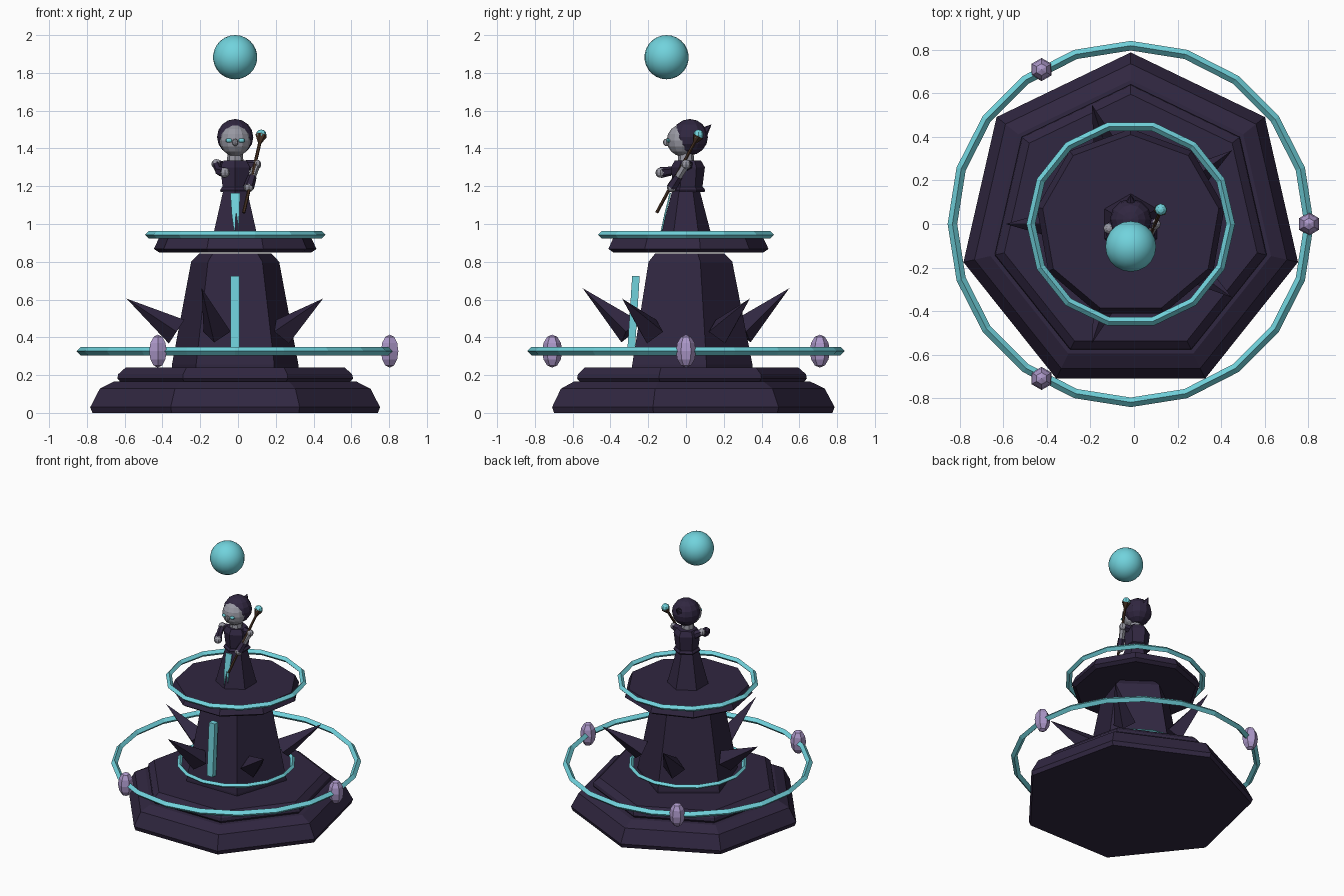
import bpy, bmesh
from math import sin, cos, pi, radians
from mathutils import Vector, Matrix

old = bpy.data.objects.get("Cube")
if old:
    bpy.data.objects.remove(old, do_unlink=True)

AXIS = Vector((-0.015, 0, 0))   # centre line of the monument


def material(name, rgb):
    m = bpy.data.materials.new(name)
    m.use_nodes = True
    m.diffuse_color = (*rgb, 1)
    m.node_tree.nodes["Principled BSDF"].inputs["Base Color"].default_value = (*rgb, 1)
    return m


DARK = material("dark purple", (0.03, 0.02, 0.052))
CYAN = material("bright cyan", (0.165, 0.65, 0.72))
LILAC = material("pale lilac", (0.41, 0.31, 0.58))
GREY = material("stone grey", (0.31, 0.31, 0.36))
BROWN = material("dark wood", (0.065, 0.032, 0.018))


def finish(name, bm, mat, smooth=False):
    bmesh.ops.recalc_face_normals(bm, faces=bm.faces)
    me = bpy.data.meshes.new(name)
    for f in bm.faces:
        f.smooth = smooth
    bm.to_mesh(me)
    bm.free()
    me.materials.append(mat)
    ob = bpy.data.objects.new(name, me)
    bpy.context.collection.objects.link(ob)
    ob.location = AXIS
    return ob


def lathe(name, profile, sides, mat, centre=(0, 0, 0)):
    """Stack of regular polygons with one corner toward the back."""
    bm = bmesh.new()
    rings = []
    for r, z in profile:
        rings.append([bm.verts.new(Vector(centre) + Vector((
            r * cos(pi / 2 + 2 * pi * i / sides),
            r * sin(pi / 2 + 2 * pi * i / sides), z))) for i in range(sides)])
    for a, b in zip(rings, rings[1:]):
        for i in range(sides):
            j = (i + 1) % sides
            bm.faces.new((a[i], a[j], b[j], b[i]))
    bm.faces.new(rings[0])
    bm.faces.new(rings[-1])
    return finish(name, bm, mat)


def ring(name, radius, tube, z, sides):
    """Hoop with a diamond section."""
    bm = bmesh.new()
    loops = []
    for i in range(sides):
        a = 2 * pi * i / sides
        loops.append([bm.verts.new(((radius + tube * cos(k * pi / 2)) * cos(a),
                                    (radius + tube * cos(k * pi / 2)) * sin(a),
                                    z + tube * sin(k * pi / 2))) for k in range(4)])
    for i in range(sides):
        p, q = loops[i], loops[(i + 1) % sides]
        for k in range(4):
            m = (k + 1) % 4
            bm.faces.new((p[k], q[k], q[m], p[m]))
    return finish(name, bm, CYAN)


def rod(name, start, end, r1, r2, sides, mat):
    """Tapered rod or spike between two points."""
    a, b = Vector(start), Vector(end)
    d = b - a
    bm = bmesh.new()
    turn = d.to_track_quat('Z', 'Y').to_matrix().to_4x4()
    bmesh.ops.create_cone(bm, cap_ends=True, segments=sides, radius1=r1, radius2=r2,
                          depth=d.length, matrix=Matrix.Translation((a + b) / 2) @ turn)
    return finish(name, bm, mat)


def ball(name, centre, size, mat, seg=12, smooth=False):
    bm = bmesh.new()
    bmesh.ops.create_uvsphere(bm, u_segments=seg, v_segments=max(6, seg * 2 // 3), radius=1,
                              matrix=Matrix.Translation(centre) @ Matrix.Diagonal((*size, 1)))
    return finish(name, bm, mat, smooth)


def plate(name, outline, thick, mat):
    """Outline of (x, y, z) points, thickened toward the back."""
    bm = bmesh.new()
    f = bm.faces.new([bm.verts.new(p) for p in outline])
    back = bmesh.ops.extrude_face_region(bm, geom=[f])["geom"]
    bmesh.ops.translate(bm, vec=(0, thick, 0),
                        verts=[v for v in back if isinstance(v, bmesh.types.BMVert)])
    return finish(name, bm, mat)


# Stepped base, tower and platform
lathe("base_step", [(0.775, 0), (0.787, 0.03), (0.735, 0.128), (0.66, 0.165)], 7, DARK)
lathe("upper_step", [(0.62, 0.16), (0.64, 0.182), (0.635, 0.205), (0.595, 0.24)], 7, DARK)
lathe("tower", [(0.352, 0.235), (0.352, 0.255), (0.245, 0.8), (0.2, 0.845)], 5, DARK)
lathe("platform", [(0.41, 0.85), (0.437, 0.868), (0.41, 0.925)], 9, DARK)

# Glowing hoops and front strip
ring("outer_ring", 0.818, 0.022, 0.327, 20)
ring("inner_ring", 0.385, 0.016, 0.33, 16)
ring("platform_ring", 0.458, 0.02, 0.943, 14)
plate("front_strip", [(-0.024, -0.31, 0.34), (0.024, -0.31, 0.34),
                      (0.024, -0.285, 0.725), (-0.024, -0.285, 0.725)], 0.04, CYAN)

# Crystals on the outer hoop
gem = [(0.052 * sin(t * pi / 6) + 0.001, -0.087 * cos(t * pi / 6)) for t in range(7)]
for n in range(3):
    a = radians(120 * n)
    lathe(f"crystal_{n + 1}", gem, 6, LILAC, (0.818 * cos(a), 0.818 * sin(a), 0.327))

# Spikes around the tower
for n in range(5):
    deg = 36 + 72 * n
    a = radians(deg)
    tip = 0.66 if abs(cos(a)) < 0.5 else 0.605
    rod(f"spike_{n + 1}", (0.31 * cos(a), 0.31 * sin(a), 0.43),
        (0.575 * cos(a), 0.575 * sin(a), tip), 0.075, 0, 4, DARK)

# Figure: robe, torso, neck
lathe("robe", [(0.14, 0.92), (0.072, 1.18)], 6, DARK)
lathe("belt", [(0.088, 1.17), (0.092, 1.18), (0.08, 1.195)], 6, DARK, (0, 0.01, 0))
lathe("torso", [(0.075, 1.18), (0.09, 1.3), (0.07, 1.335)], 6, DARK, (0, 0.01, 0))
lathe("neck", [(0.045, 1.32), (0.04, 1.375)], 8, GREY)
plate("hanging_cloth", [(-0.026, -0.087, 1.165), (0.026, -0.087, 1.165), (0.022, -0.112, 1.06),
                        (0.02, -0.133, 0.965), (0.005, -0.112, 1.06),
                        (-0.005, -0.137, 0.95), (-0.018, -0.115, 1.05)], 0.008, CYAN)

# Head and hood
ball("face", (0, -0.02, 1.443), (0.082, 0.082, 0.085), GREY)
ball("hood", (0, 0.02, 1.46), (0.096, 0.096, 0.096), DARK)
rod("hood_point", (0, 0.075, 1.47), (0, 0.135, 1.527), 0.04, 0, 6, DARK)
ball("nose", (0, -0.104, 1.432), (0.016, 0.018, 0.02), GREY, 8)
for side, s in (("left", 1), ("right", -1)):
    ball(f"{side}_eye", (s * 0.033, -0.092, 1.442), (0.02, 0.012, 0.011), CYAN, 8)

# Arms as joint lists: shoulder, elbow, wrist, hand
arms = {
    "left": [(0.06, 0.01, 1.31), (0.112, 0, 1.315), (0.09, -0.04, 1.25), (0.072, -0.075, 1.195)],
    "right": [(-0.06, 0.01, 1.3), (-0.1, -0.02, 1.318), (-0.085, -0.08, 1.28), (-0.055, -0.135, 1.272)],
}
for side, (shoulder, elbow, wrist, hand) in arms.items():
    rod(f"{side}_shoulder", shoulder, elbow, 0.03, 0.024, 6, DARK)
    ball(f"{side}_elbow", elbow, (0.026, 0.026, 0.026), GREY, 8)
    rod(f"{side}_arm", elbow, wrist, 0.022, 0.02, 6, GREY if side == "left" else DARK)
    rod(f"{side}_sleeve", wrist, hand, 0.024, 0.029, 6, DARK)
    ball(f"{side}_hand", hand, (0.027, 0.027, 0.027), GREY, 8)

# Staff with a small glowing head
rod("staff", (0.045, -0.155, 1.06), (0.135, 0.055, 1.45), 0.009, 0.009, 6, BROWN)
rod("staff_cup", (0.13, 0.045, 1.43), (0.137, 0.065, 1.468), 0.01, 0.032, 6, BROWN)
ball("staff_orb", (0.138, 0.066, 1.472), (0.028, 0.028, 0.028), CYAN, 8)

# Floating orb
ball("floating_orb", (0, -0.103, 1.883), (0.117, 0.117, 0.117), CYAN, 20, True)
